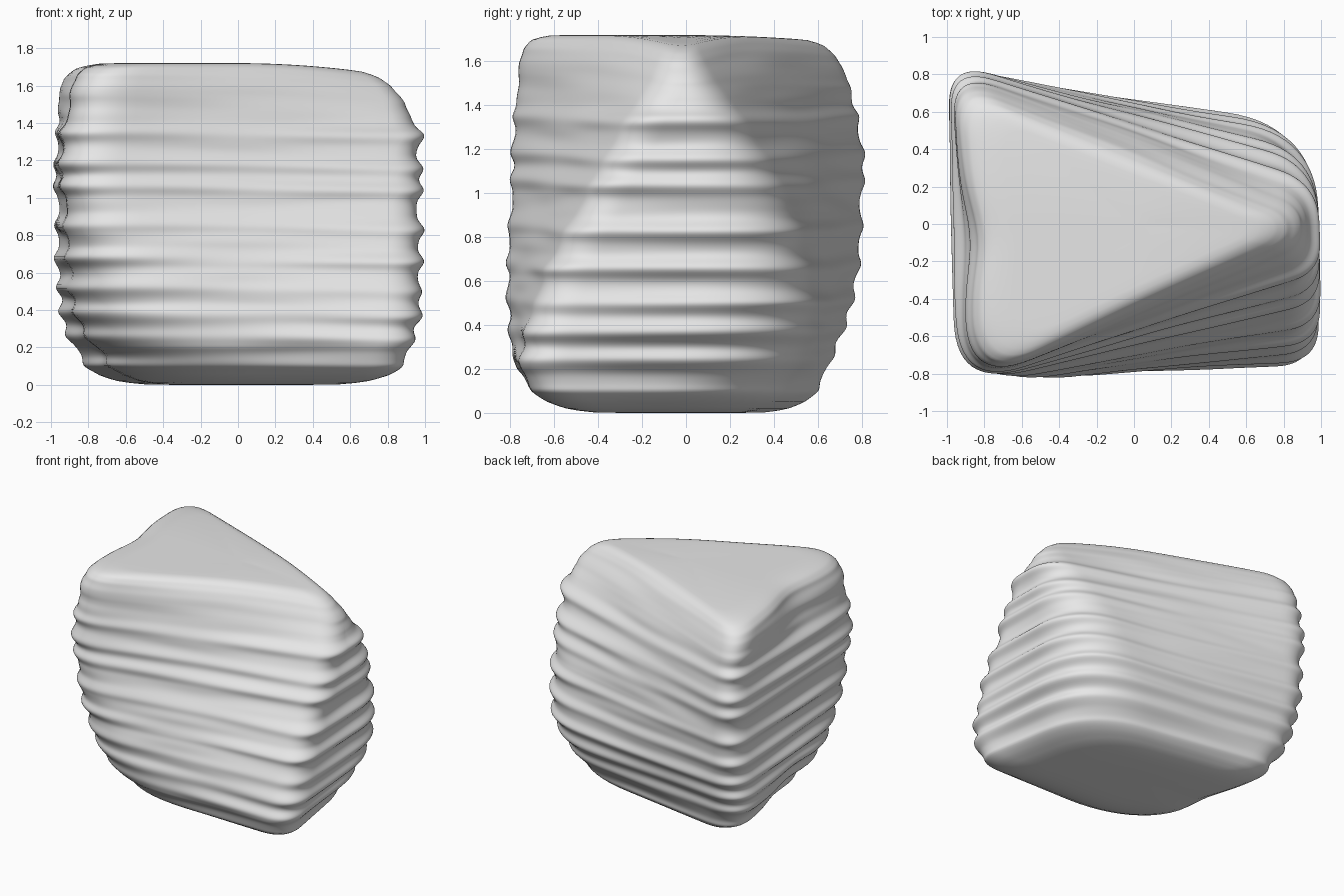
import bpy, bmesh, math
from mathutils import Vector, noise

cube = bpy.data.objects.get("Cube")
if cube:
    bpy.data.objects.remove(cube, do_unlink=True)

HEIGHT, RINGS, EDGE_STEPS, CORNER_STEPS = 1.72, 170, 16, 14


def interp(keys, z):
    """Piecewise linear lookup in (height, values...) tuples."""
    for low, high in zip(keys, keys[1:]):
        if z <= high[0]:
            t = max(0, z - low[0]) / (high[0] - low[0])
            return [a + (b - a) * t for a, b in zip(low[1:], high[1:])]
    return keys[-1][1:]


def ramp(value, start, end):
    return min(1, max(0, (value - start) / (end - start)))


# Overall taper at the rounded base and top rim
TAPER = [(0, .58), (.02, .74), (.05, .84), (.1, .91), (.2, .95), (.35, .99),
         (.6, 1), (1.5, 1), (1.6, .985), (1.66, .965), (1.7, .92), (1.72, .82)]
# Corners by height: x, y, rounding; the right side narrows to a tip
FRONT_LEFT = [(0, -.68, -.7, .75), (.1, -.72, -.76, .75), (.2, -.79, -.83, .72),
              (.4, -.85, -.86, .6), (.8, -.91, -.87, .42), (1.2, -.94, -.87, .36),
              (1.72, -.86, -.87, .36)]
FRONT_RIGHT = [(0, 1, -.75, .25), (.2, 1, -.79, .22), (.65, .98, -.62, .18),
               (1.35, .98, -.23, .14), (1.55, .9, -.12, .12), (1.7, .82, -.08, .1)]
BACK_RIGHT = [(0, .74, .38, .5), (.2, .84, .47, .5), (.5, .94, .54, .45),
              (.9, .95, .44, .36), (1.35, .97, .2, .2), (1.55, .9, .09, .14),
              (1.7, .82, .03, .1)]
BACK_LEFT = [(0, -.92, .68, .3), (.3, -.97, .73, .26), (.6, -.98, .81, .22),
             (.9, -.98, .84, .22), (1.2, -.98, .86, .24), (1.5, -.98, .82, .26),
             (1.72, -.98, .76, .28)]
# Heights of the worn rock layers
LAYERS = [.09, .25, .38, .51, .67, .84, 1.05, 1.17, 1.34]


def outline(z):
    """Rounded four-cornered section, always with the same point count."""
    corners = [interp(keys, z) for keys in
               (FRONT_LEFT, FRONT_RIGHT, BACK_RIGHT, BACK_LEFT)]
    spots = [Vector(c[:2]) for c in corners]
    arcs = []
    for i, c in enumerate(spots):
        before, after = spots[i - 1] - c, spots[(i + 1) % 4] - c
        a = c + before.normalized() * min(corners[i][2], before.length * .48)
        b = c + after.normalized() * min(corners[i][2], after.length * .48)
        arcs.append([a * (1 - t) ** 2 + c * 2 * t * (1 - t) + b * t * t
                     for t in (k / CORNER_STEPS for k in range(CORNER_STEPS + 1))])
    points = []
    for i, arc in enumerate(arcs):
        points += arc
        nxt = arcs[(i + 1) % 4][0]
        points += [arc[-1].lerp(nxt, k / EDGE_STEPS) for k in range(1, EDGE_STEPS)]
    return points


def weather(p, z):
    """Push a point in or out to form layered ridges and grooves."""
    d = p.normalized()
    level = z + .012 * math.sin(2 * p.x + p.y)
    ridge = sum(math.exp(-((level - h) / .04) ** 2) for h in LAYERS) - .5
    fade = ramp(z, 1.55, 1.4) * ramp(z, 0, .07)
    amount = (.014 + .026 * d.x ** 2) * ridge * fade
    grain = noise.noise(Vector((p.x * 1.3, p.y * 1.3, z * 11)))
    q = p + d * (amount + .016 * grain * ramp(z, 0, .1))
    # Shallow hollows high and low on the left side
    hollow = .06 * ramp(z, 1.3, 1.6) + .06 * ramp(z, .5, .2)
    q.x += hollow * math.exp(-((p.y + .08) / .25) ** 2) * ramp(p.x, -.6, -.8)
    return q


def ring_verts(bm, z, shrink=1):
    taper = interp(TAPER, z)[0] * shrink
    verts = []
    for p in outline(z):
        q = weather(p, z) * taper
        # The crown slopes gently down towards the right tip and the back
        droop = (.1 * max(0, q.x) ** 2 + .07 * max(0, q.y) ** 2) * ramp(z, 1.35, 1.7)
        verts.append(bm.verts.new((q.x, q.y, z - droop)))
    return verts


# Rock body: stacked sections, closed by shrinking rings at each end
bm = bmesh.new()
sections = [(0, .3), (0, .65)]
sections += [(HEIGHT * i / RINGS, 1) for i in range(RINGS + 1)]
sections += [(HEIGHT, s) for s in (.9, .75, .5, .25)]
rings = [ring_verts(bm, z, s) for z, s in sections]
for low, high in zip(rings, rings[1:]):
    for k in range(len(low)):
        j = (k + 1) % len(low)
        bm.faces.new((low[k], low[j], high[j], high[k]))
for ring in (rings[0], rings[-1]):
    centre = bm.verts.new(sum((v.co for v in ring), Vector()) / len(ring))
    for k, v in enumerate(ring):
        bm.faces.new((v, ring[(k + 1) % len(ring)], centre))

# Soften the worn surface
for _ in range(2):
    bmesh.ops.smooth_vert(bm, verts=bm.verts, factor=.4, use_axis_x=True,
                          use_axis_y=True, use_axis_z=True)
bmesh.ops.recalc_face_normals(bm, faces=bm.faces)
for f in bm.faces:
    f.smooth = True

mesh = bpy.data.meshes.new("layered_rock")
bm.to_mesh(mesh)
bm.free()
rock = bpy.data.objects.new("layered_rock", mesh)
bpy.context.collection.objects.link(rock)

# Stone colour
stone = bpy.data.materials.new("pale_grey_stone")
stone.use_nodes = True
stone.diffuse_color = (.8, .8, .8, 1)
shader = next(n for n in stone.node_tree.nodes if n.type == "BSDF_PRINCIPLED")
shader.inputs["Base Color"].default_value = (.8, .8, .8, 1)
mesh.materials.append(stone)
